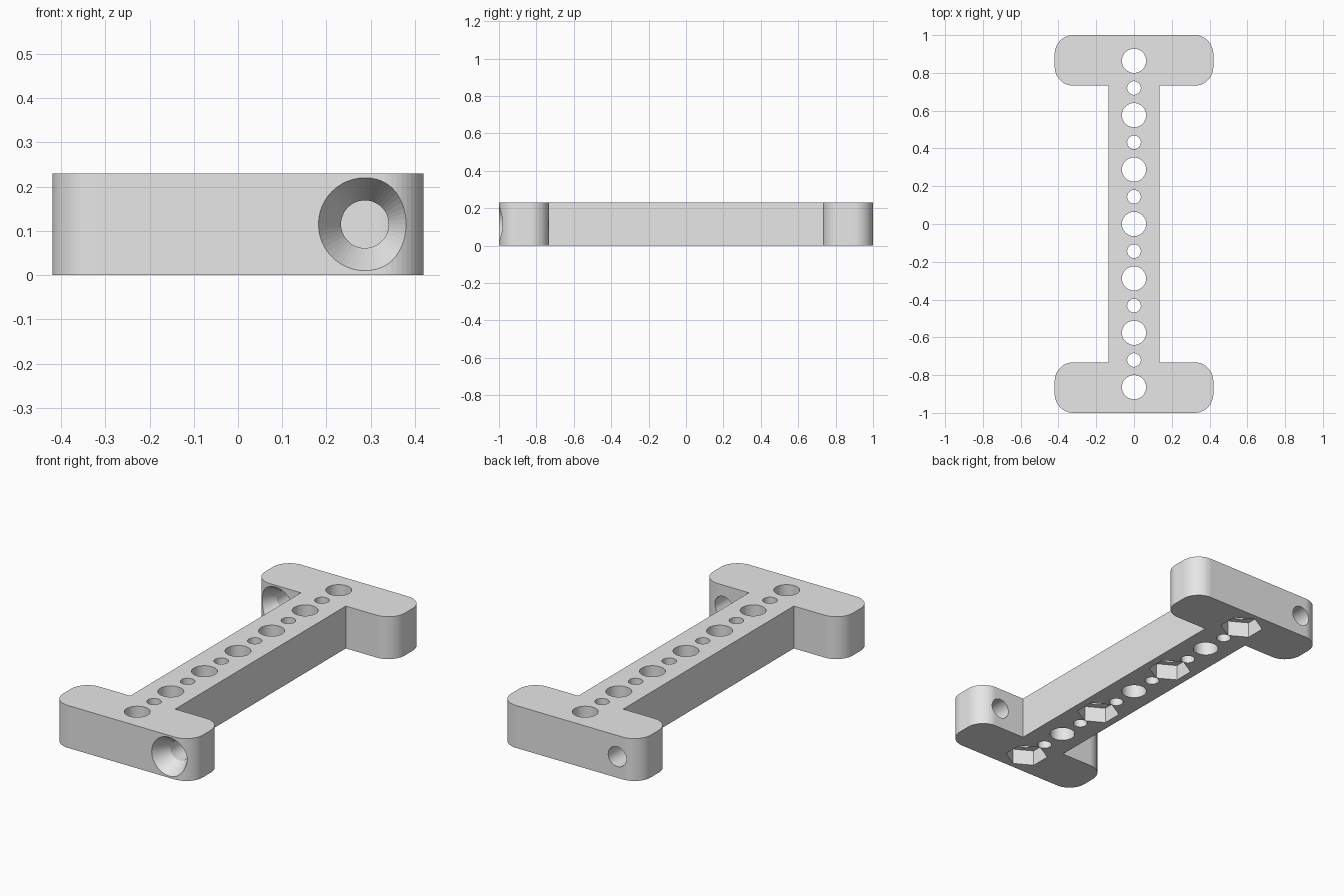
import bpy, bmesh
from math import sin, cos, pi
from mathutils import Matrix

HEIGHT, PITCH = 0.23, 0.288
HALF_W, END_IN, BAR = 0.42, 0.732, 0.135
ROUND, SCREW_X, MID = 0.1, 0.287, 0.115

cube = bpy.data.objects.get("Cube")
if cube:
    bpy.data.objects.remove(cube, do_unlink=True)

grey = bpy.data.materials.new("plain grey")
grey.use_nodes = True
grey.diffuse_color = (0.8, 0.8, 0.8, 1)
grey.node_tree.nodes["Principled BSDF"].inputs["Base Color"].default_value = (0.8, 0.8, 0.8, 1)


def make_object(name, bm):
    bmesh.ops.recalc_face_normals(bm, faces=bm.faces)
    mesh = bpy.data.meshes.new(name)
    bm.to_mesh(mesh)
    bm.free()
    mesh.materials.append(grey)
    obj = bpy.data.objects.new(name, mesh)
    bpy.context.collection.objects.link(obj)
    return obj


def add_cone(bm, r1, r2, start, end, sides=48, along_y=False):
    """Capped cone or prism from start to end along z or y."""
    a, b = start, end
    depth = (b[1] - a[1]) if along_y else (b[2] - a[2])
    centre = [(p + q) / 2 for p, q in zip(a, b)]
    turn = Matrix.Rotation(-pi / 2 if along_y else 0, 4, 'X')
    bmesh.ops.create_cone(bm, cap_ends=True, segments=sides, radius1=r1, radius2=r2,
                          depth=depth, matrix=Matrix.Translation(centre) @ turn)


def arc(cx, cy, first, steps=12):
    return [(cx + ROUND * cos(first + pi / 2 * i / steps),
             cy + ROUND * sin(first + pi / 2 * i / steps)) for i in range(steps + 1)]


# Bar with a rounded crosspiece at each end, from one mirrored quarter outline
quarter = [(BAR, END_IN)]
quarter += arc(HALF_W - ROUND, END_IN + ROUND, -pi / 2)
quarter += arc(HALF_W - ROUND, 1 - ROUND, 0)
half = quarter + [(-x, y) for x, y in reversed(quarter)]
outline = half + [(-x, -y) for x, y in half]
bm = bmesh.new()
base = bm.faces.new([bm.verts.new((x, y, 0)) for x, y in outline])
top = bmesh.ops.extrude_face_region(bm, geom=[base])
bmesh.ops.translate(bm, vec=(0, 0, HEIGHT),
                    verts=[v for v in top["geom"] if isinstance(v, bmesh.types.BMVert)])
bracket = make_object("mounting_bracket", bm)

# Through holes: alternating large and small down the bar, one screw hole per end
bm = bmesh.new()
for i in range(-6, 7):
    radius = 0.036 if i % 2 else 0.064
    y = i * PITCH / 2
    add_cone(bm, radius, radius, (0, y, -0.1), (0, y, HEIGHT + 0.1))
for x, face in ((SCREW_X, -1), (-SCREW_X, END_IN)):
    add_cone(bm, 0.054, 0.054, (x, face - 0.1, MID), (x, face + 0.4, MID), along_y=True)
holes = make_object("hole_cutter", bm)

# Recesses: hexagonal nut pockets underneath and conical screw countersinks
bm = bmesh.new()
for i in (-3, -1, 1, 3):
    y = i * PITCH
    add_cone(bm, 0.108, 0.108, (0, y, -0.1), (0, y, 0.085), sides=6)
for x, face in ((SCREW_X, -1), (-SCREW_X, END_IN)):
    add_cone(bm, 0.1168, 0.0462, (x, face - 0.02, MID), (x, face + 0.1, MID), along_y=True)
recesses = make_object("recess_cutter", bm)

# Cut, then discard the cutters
bpy.context.view_layer.objects.active = bracket
for cutter in (holes, recesses):
    cutter.hide_render = True
    mod = bracket.modifiers.new(cutter.name, 'BOOLEAN')
    mod.operation = 'DIFFERENCE'
    mod.solver = 'EXACT'
    mod.object = cutter
    bpy.ops.object.modifier_apply(modifier=mod.name)
    bpy.data.objects.remove(cutter, do_unlink=True)
